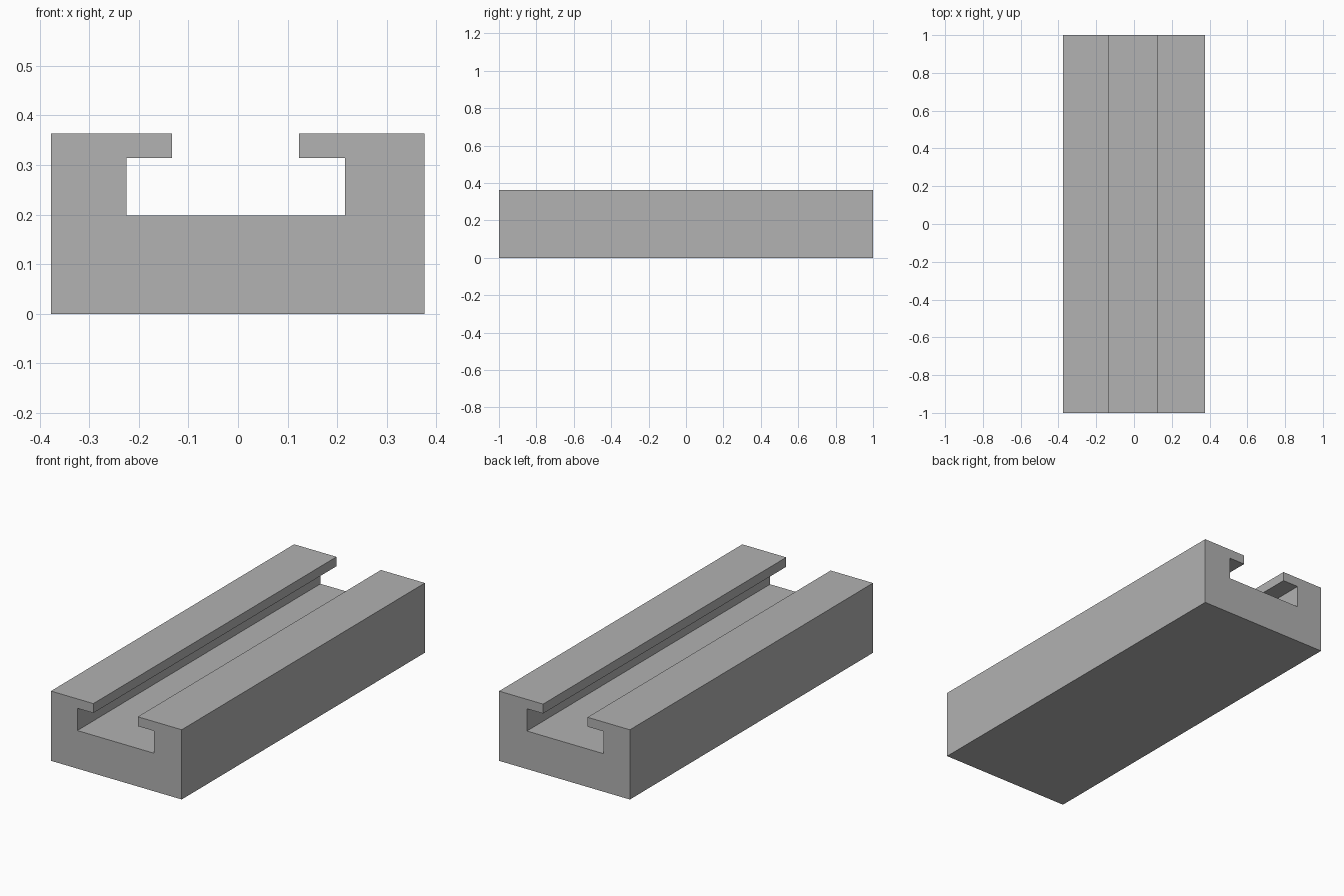
import bpy
import bmesh

cube = bpy.data.objects.get("Cube")
if cube:
    bpy.data.objects.remove(cube, do_unlink=True)

LENGTH = 2.0

# Plain grey material
grey = bpy.data.materials.new("plain grey")
grey.use_nodes = True
color = (0.445, 0.445, 0.445, 1.0)
grey.diffuse_color = color
grey.node_tree.nodes["Principled BSDF"].inputs["Base Color"].default_value = color

# Cross-section of the slotted rail (x, z), counter-clockwise from the front
LEFT, RIGHT = -0.377, 0.376
FLOOR, LIP, TOP = 0.198, 0.314, 0.363
profile = [
    (LEFT, 0), (RIGHT, 0), (RIGHT, TOP),
    (0.123, TOP), (0.123, LIP), (0.216, LIP), (0.216, FLOOR),
    (-0.225, FLOOR), (-0.225, LIP), (-0.133, LIP), (-0.133, TOP),
    (LEFT, TOP),
]

# Extrude the section along the rail's length
bm = bmesh.new()
section = bm.faces.new([bm.verts.new((x, -LENGTH / 2, z)) for x, z in profile])
extruded = bmesh.ops.extrude_face_region(bm, geom=[section], use_keep_orig=True)
moved = [v for v in extruded["geom"] if isinstance(v, bmesh.types.BMVert)]
bmesh.ops.translate(bm, verts=moved, vec=(0, LENGTH, 0))
bmesh.ops.recalc_face_normals(bm, faces=bm.faces)

mesh = bpy.data.meshes.new("slotted_rail")
bm.to_mesh(mesh)
bm.free()
mesh.materials.append(grey)
rail = bpy.data.objects.new("slotted_rail", mesh)
bpy.context.collection.objects.link(rail)
